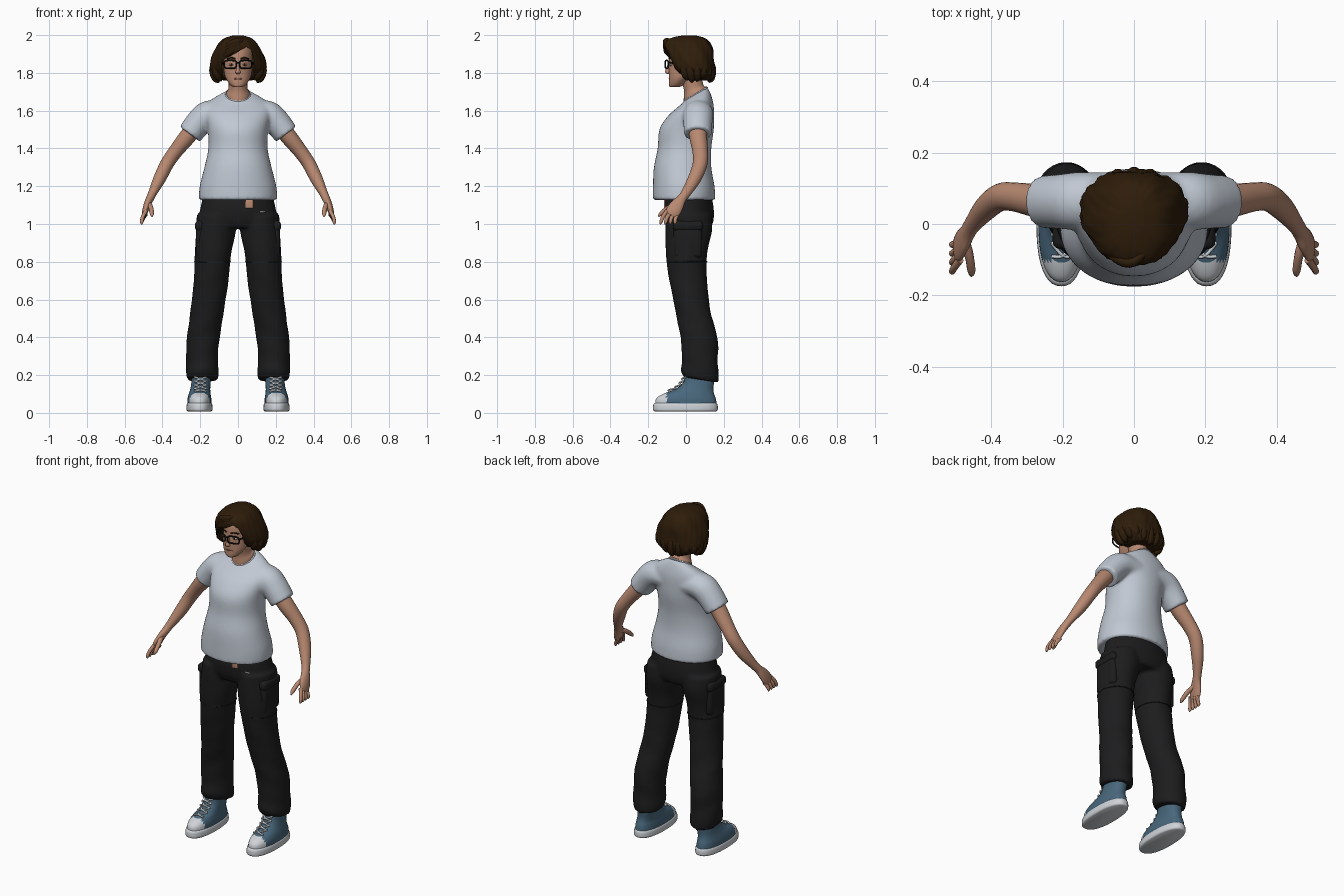
import bpy, bmesh
from math import sin, cos, pi, radians, copysign
from mathutils import Vector, Matrix

cube = bpy.data.objects.get("Cube")
if cube:
    bpy.data.objects.remove(cube)


def material(name, *rgb):
    m = bpy.data.materials.new(name)
    m.use_nodes = True
    m.diffuse_color = (*rgb, 1)
    m.node_tree.nodes["Principled BSDF"].inputs["Base Color"].default_value = (*rgb, 1)
    return m


SHIRT = material("pale grey cotton", .53, .58, .65)
PANTS = material("black twill", .012, .012, .013)
SKIN = material("skin", .48, .25, .165)
HAIR = material("dark brown hair", .027, .012, .003)
DENIM = material("blue canvas", .065, .135, .2)
RUBBER = material("white rubber", .62, .65, .68)
FRAME = material("black frame", .006, .006, .007)
LIPS = material("lips", .28, .11, .085)
EYE = material("eye white", .5, .5, .5)


def spline(rows, steps):
    """Smoothly interpolate rows of (x, y, z, radius, radius, tilt)."""
    rows = [list(r) + [0] * (6 - len(r)) for r in rows]
    out = []
    for i in range(len(rows) - 1):
        a, b, c, d = rows[max(i - 1, 0)], rows[i], rows[i + 1], rows[min(i + 2, len(rows) - 1)]
        for s in range(steps):
            t = s / steps
            out.append([q + .5 * t * (r - p + t * (2 * p - 5 * q + 4 * r - w + t * (3 * (q - r) + w - p)))
                        for p, q, r, w in zip(a, b, c, d)])
    return out + [rows[-1]]


def loft(bm, rows, side=1, level=True, n=24, steps=4, power=1, ripple=None):
    """Skin elliptical rings, either level or square to the path; low power squares them off."""
    rows = spline(rows, steps)
    rings = []
    for i, (x, y, z, rx, ry, tilt) in enumerate(rows):
        u, v = Vector((1, 0, 0)), Vector((0, 1, 0))
        if not level:
            before, after = rows[max(i - 1, 0)], rows[min(i + 1, len(rows) - 1)]
            t = (Vector(after[:3]) - Vector(before[:3])).normalized()
            u = t.cross(v if abs(t.y) < .9 else u).normalized()
            v = u.cross(t)
        ring = []
        for k in range(n):
            a = 2 * pi * k / n
            f = 1 + (ripple(a, z) if ripple else 0)
            c, s = (copysign(abs(q) ** power, q) for q in (cos(a), sin(a)))
            p = Vector((x, y, z)) + u * rx * f * c + v * ry * f * s
            p.z += tilt * (p.y - y)
            ring.append(bm.verts.new((p.x * side, p.y, p.z)))
        rings.append(ring)
    for lo, hi in zip(rings, rings[1:]):
        for k in range(n):
            bm.faces.new((lo[k], lo[k - 1], hi[k - 1], hi[k]))
    bm.faces.new(rings[0])
    bm.faces.new(rings[-1])


def finish(name, bm, *mats):
    bmesh.ops.recalc_face_normals(bm, faces=bm.faces)
    for f in bm.faces:
        f.smooth = True
    me = bpy.data.meshes.new(name)
    bm.to_mesh(me)
    bm.free()
    me.set_sharp_from_angle(angle=radians(50))
    ob = bpy.data.objects.new(name, me)
    bpy.context.collection.objects.link(ob)
    for m in mats:
        me.materials.append(m)
    return ob


def solid(name, rows, mat, **kw):
    bm = bmesh.new()
    loft(bm, rows, **kw)
    return finish(name, bm, mat)


def tube(name, points, r, mat, n=8):
    return solid(name, [(*p, r, r) for p in points], mat, level=False, n=n)


def ball(name, loc, size, mat):
    bm = bmesh.new()
    bmesh.ops.create_uvsphere(bm, u_segments=16, v_segments=10, radius=1,
                              matrix=Matrix.Translation(loc) @ Matrix.Diagonal((*size, 1)))
    return finish(name, bm, mat)


def box(name, loc, size, mat, bevel):
    bm = bmesh.new()
    bmesh.ops.create_cube(bm, size=1, matrix=Matrix.Translation(loc) @ Matrix.Diagonal((*size, 1)))
    bmesh.ops.bevel(bm, geom=bm.edges[:], offset=bevel, segments=3, profile=.5, affect='EDGES')
    return finish(name, bm, mat)


def hoop(name, loc, rx, ry, r, tilt, mat):
    """Closed elliptical ring of round section."""
    bpy.ops.mesh.primitive_torus_add(major_radius=1, minor_radius=r / rx, major_segments=40, minor_segments=8,
                                     location=loc, rotation=(radians(tilt), 0, 0))
    ob = bpy.context.object
    ob.name = name
    ob.scale = (rx, ry, rx)
    ob.data.materials.append(mat)
    bpy.ops.object.shade_smooth()


def fuse(ob, passes):
    """Blend overlapping lofts into one cloth surface."""
    m = ob.modifiers.new("Fuse", 'REMESH')
    m.mode, m.voxel_size, m.use_smooth_shade = 'VOXEL', .009, True
    m = ob.modifiers.new("Soften", 'SMOOTH')
    m.factor, m.iterations = .5, passes


SIDES = (("left", 1), ("right", -1))

# T-shirt with sleeves
bm = bmesh.new()
loft(bm, [(0, -.01, 1.127, .208, .166), (0, -.012, 1.2, .203, .163), (0, -.018, 1.3, .178, .152),
          (0, -.008, 1.4, .157, .142), (0, .003, 1.5, .16, .144), (0, .026, 1.57, .176, .123),
          (0, .046, 1.62, .178, .1, .1), (0, .055, 1.66, .135, .078, .3),
          (0, .052, 1.688, .067, .062, .58)], n=40, power=.95)
for _, s in SIDES:
    loft(bm, [(.03, .075, 1.575, .07, .07), (.1, .068, 1.585, .068, .077), (.16, .064, 1.578, .074, .081),
              (.207, .063, 1.537, .071, .077), (.255, .062, 1.475, .067, .074)], side=s, level=False)
fuse(finish("t_shirt", bm, SHIRT), 7)
hoop("collar", (0, .052, 1.686), .063, .069, .005, 31, SHIRT)

# Trousers
bm = bmesh.new()
loft(bm, [(0, .015, 1.15, .185, .12), (0, .015, 1.08, .2, .132), (0, .018, 1.02, .212, .128),
          (0, .02, .98, .2, .112)], n=40)
crease = lambda a, z: .024 * sin(50 * z + 2 * a) * max(0, 1 - z) + .012 * sin(3 * a + 25 * z)
for _, s in SIDES:
    loft(bm, [(.113, .015, 1.05, .104, .12), (.117, .016, .97, .106, .124), (.131, .002, .85, .097, .11),
              (.143, .012, .7, .092, .1), (.161, .035, .55, .089, .093), (.184, .068, .4, .087, .098),
              (.19, .074, .28, .084, .095), (.189, .074, .21, .088, .099, -.12),
              (.189, .08, .175, .078, .092, -.15)],
         side=s, n=32, ripple=crease)
fuse(finish("trousers", bm, PANTS), 4)
for side, s in SIDES:
    box(side + "_cargo_pocket", (s * .198, .01, .905), (.05, .15, .17), PANTS, .022)
    box(side + "_pocket_flap", (s * .203, .01, .99), (.05, .16, .055), PANTS, .02)
    hoop(side + "_thigh_seam", (s * .135, .005, .8), .095, .105, .003, 0, PANTS)
box("bare_waist", (.06, -.113, 1.105), (.042, .009, .044), SKIN, .003)
box("zip_pull", (.13, -.093, 1.065), (.03, .008, .007), RUBBER, .002)

# Arms and hands
for side, s in SIDES:
    bm = bmesh.new()
    loft(bm, [(.2, .06, 1.55, .045, .05), (.27, .065, 1.46, .044, .047), (.33, .075, 1.385, .038, .041),
              (.375, .075, 1.32, .036, .039), (.415, .045, 1.24, .033, .035), (.452, .0, 1.165, .023, .026),
              (.466, -.022, 1.135, .021, .025), (.48, -.045, 1.103, .019, .035),
              (.491, -.066, 1.07, .016, .039), (.496, -.08, 1.047, .011, .032)], side=s, level=False)
    for k in range(4):
        loft(bm, [(.488, -.1 + .018 * k, 1.07 - .006 * k, .011, .011),
                  (.504, -.122 + .022 * k, 1.038 - .004 * k, .01, .01),
                  (.51, -.133 + .025 * k, 1.01, .009, .009),
                  (.509, -.135 + .025 * k, .998, .003, .003)], side=s, level=False, n=10)
    loft(bm, [(.476, -.045, 1.11, .015, .015), (.462, -.09, 1.088, .013, .013),
              (.456, -.132, 1.055, .011, .011), (.456, -.146, 1.038, .003, .003)], side=s, level=False, n=10)
    finish(side + "_arm", bm, SKIN)

# Head and neck
solid("neck", [(0, .052, 1.65, .064, .064, .4), (0, .05, 1.695, .061, .062, .5), (0, .042, 1.72, .05, .053, .2),
               (0, .025, 1.78, .05, .055)], SKIN)
solid("head", [(0, -.062, 1.724, .02, .022), (0, -.052, 1.735, .04, .038), (0, -.032, 1.77, .064, .058),
               (0, -.005, 1.81, .074, .086), (0, .01, 1.86, .077, .1), (0, .018, 1.92, .075, .1),
               (0, .02, 1.965, .05, .07)], SKIN, n=32)
solid("nose", [(0, -.088, 1.85, .006, .007), (0, -.096, 1.82, .009, .011), (0, -.098, 1.803, .014, .013),
               (0, -.093, 1.794, .008, .006)], SKIN, n=12)
ball("mouth", (0, -.084, 1.769), (.024, .008, .006), LIPS)
for side, s in SIDES:
    ball(side + "_eye", (s * .035, -.078, 1.843), (.014, .009, .006), EYE)
    ball(side + "_iris", (s * .035, -.084, 1.843), (.006, .004, .006), HAIR)
    tube(side + "_eyebrow", [(s * .014, -.089, 1.874), (s * .035, -.086, 1.88), (s * .057, -.07, 1.874)],
         .004, HAIR)

# Glasses with rounded rectangular rims
for side, s in SIDES:
    rim = []
    for k in range(25):
        c, d = (copysign(abs(q) ** .55, q) for q in (cos(k * pi / 12), sin(k * pi / 12)))
        rim.append((s * (.041 + .032 * c), -.102 + .008 * c, 1.845 + .021 * d))
    tube(side + "_lens_rim", rim, .0042, FRAME)
    tube(side + "_temple", [(s * .073, -.095, 1.856), (s * .081, -.06, 1.852), (s * .081, .02, 1.847)], .005, FRAME)
tube("glasses_bridge", [(-.01, -.108, 1.852), (0, -.11, 1.855), (.01, -.108, 1.852)], .004, FRAME)

# Wavy bob, cut open around the face
wave = lambda a, z: .018 * sin(9 * a + 25 * z) + .012 * sin(23 * a - 45 * z)
hair = solid("hair", [(0, .075, 1.76, .075, .06), (0, .055, 1.782, .116, .09), (0, .04, 1.82, .148, .112),
                      (0, .026, 1.87, .143, .122), (0, .014, 1.92, .122, .13), (0, .006, 1.96, .098, .12),
                      (0, .01, 1.985, .068, .088), (0, .015, 1.998, .025, .035)],
             HAIR, n=80, power=.9, ripple=wave)
bm = bmesh.new()
outline = [(-.08, 1.6), (-.084, 1.865), (-.035, 1.892), (.045, 1.937), (.072, 1.92), (.084, 1.87), (.08, 1.6)]
face = bm.faces.new([bm.verts.new((x, -.4, z)) for x, z in outline])
grown = bmesh.ops.extrude_face_region(bm, geom=[face])["geom"]
bmesh.ops.translate(bm, vec=(0, .385, 0), verts=[g for g in grown if isinstance(g, bmesh.types.BMVert)])
cutter = finish("face_opening_cutter", bm)
cutter.hide_render = cutter.hide_viewport = True
cut = hair.modifiers.new("Face opening", 'BOOLEAN')
cut.operation, cut.solver, cut.object = 'DIFFERENCE', 'EXACT', cutter

# Loose locks around the hem and across the fringe
bm = bmesh.new()
for k in range(13):
    a = radians(-30 + 240 * k / 12)
    x, y = cos(a), sin(a)
    drop = .012 * sin(5 * k)
    loft(bm, [(.125 * x, .035 + .1 * y, 1.86, .012, .012), (.134 * x, .04 + .1 * y, 1.815, .021, .021),
              (.12 * x, .045 + .088 * y, 1.78 + drop, .018, .018),
              (.1 * x, .045 + .075 * y, 1.762 + drop, .004, .004)], level=False, n=10)
for k in range(4):
    loft(bm, [(.055, -.085 + .012 * k, 1.95 + .006 * k, .008, .008), (0, -.106, 1.935 + .011 * k, .016, .014),
              (-.05, -.095, 1.905 + .014 * k, .016, .014), (-.1, -.05, 1.865 + .012 * k, .005, .005)],
         level=False, n=10)
finish("hair_locks", bm, HAIR)

# High-top shoes
for side, s in SIDES:
    solid(side + "_sole", [(.204, -.003, .008, .062, .162), (.204, -.003, .016, .069, .171),
                           (.204, -.003, .043, .068, .17), (.204, -.003, .053, .062, .162)],
          RUBBER, side=s, n=40, power=.85)
    bm = bmesh.new()
    loft(bm, [(.204, 0, .045, .064, .163), (.204, 0, .075, .063, .158), (.203, .013, .1, .058, .136),
              (.2, .043, .125, .053, .102), (.196, .066, .16, .051, .082), (.193, .075, .215, .051, .078)],
         side=s, n=40, power=.88)
    for f in bm.faces:
        f.material_index = int(f.calc_center_median().y < -.103)
    finish(side + "_shoe_upper", bm, DENIM, RUBBER)
    bm = bmesh.new()
    steps = [(-.1, .114), (-.062, .129), (-.036, .147), (-.02, .168), (-.008, .19)]
    for (y, z), (y2, z2) in zip(steps, steps[1:]):
        for d in (-.032, .032):
            loft(bm, [(.199 - d, y + .009, z, .005, .005), (.199, (y + y2) / 2 - .008, (z + z2) / 2, .005, .005),
                      (.199 + d, y2 + .009, z2, .005, .005)], side=s, level=False, n=8)
    finish(side + "_laces", bm, RUBBER)
